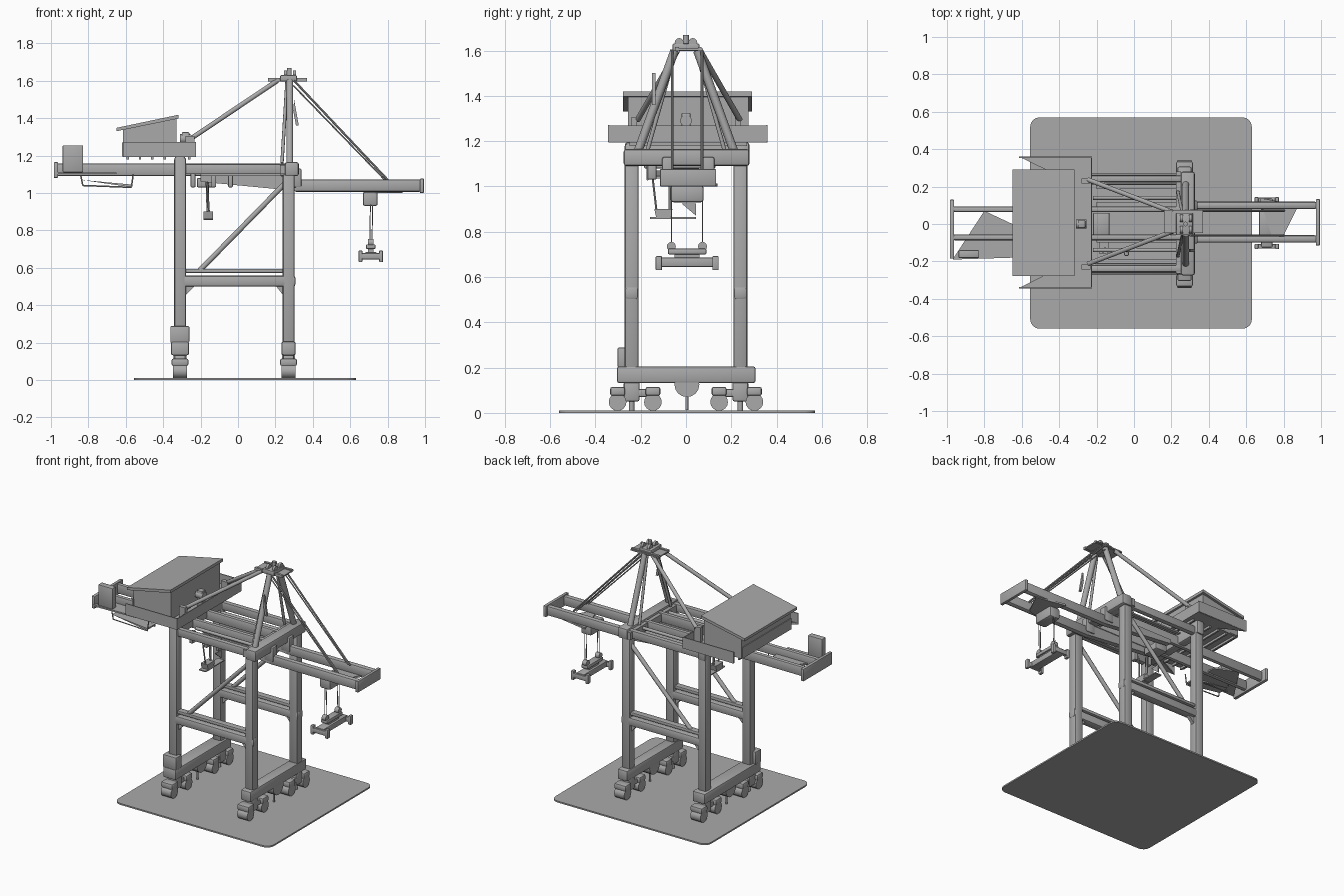
import bpy, bmesh, math
from mathutils import Vector

grey = bpy.data.materials.new("steel_grey")
grey.diffuse_color = (0.4, 0.4, 0.4, 1)


def finish(name, bm, angle=40):
    bmesh.ops.recalc_face_normals(bm, faces=bm.faces)
    me = bpy.data.meshes.new(name)
    bm.to_mesh(me)
    bm.free()
    ob = bpy.data.objects.new(name, me)
    bpy.context.collection.objects.link(ob)
    me.materials.append(grey)
    bpy.ops.object.select_all(action='DESELECT')
    ob.select_set(True)
    bpy.context.view_layer.objects.active = ob
    bpy.ops.object.shade_smooth_by_angle(angle=math.radians(angle))
    return ob


def box(name, x, y, z, bevel=0.0):
    """Box from (min, max) ranges, optionally with rounded edges."""
    bm = bmesh.new()
    bmesh.ops.create_cube(bm, size=1)
    for v in bm.verts:
        v.co = [r[0] if c < 0 else r[1] for r, c in zip((x, y, z), v.co)]
    if bevel:
        bmesh.ops.bevel(bm, geom=bm.edges[:], offset=bevel, segments=2,
                        profile=0.5, affect='EDGES')
    return finish(name, bm)


def tube(name, a, b, r, r2=None, sides=10):
    """Round bar between two points."""
    a, b = Vector(a), Vector(b)
    bm = bmesh.new()
    bmesh.ops.create_cone(bm, cap_ends=True, segments=sides, radius1=r,
                          radius2=r if r2 is None else r2, depth=(b - a).length)
    q = (b - a).to_track_quat('Z', 'Y')
    for v in bm.verts:
        v.co = q @ v.co + (a + b) / 2
    return finish(name, bm)


def prism(name, pts, axis, lo, hi):
    """Polygon extruded along one axis (pts use the two other axes)."""
    bm = bmesh.new()

    def place(p, d):
        c = list(p)
        c.insert(axis, d)
        return bm.verts.new(c)
    face = bm.faces.new([place(p, lo) for p in pts])
    new = bmesh.ops.extrude_face_region(bm, geom=[face])['geom']
    off = Vector((0, 0, 0))
    off[axis] = hi - lo
    bmesh.ops.translate(bm, vec=off, verts=[g for g in new if isinstance(g, bmesh.types.BMVert)])
    return finish(name, bm)


# Ground slab with rounded corners
pts = []
for cx, cy, start in ((0.58, 0.52, 0), (-0.505, 0.52, 90), (-0.505, -0.51, 180), (0.58, -0.51, 270)):
    for i in range(5):
        t = math.radians(start + i * 22.5)
        pts.append((cx + 0.05 * math.cos(t), cy + 0.05 * math.sin(t)))
prism("ground_slab", pts, 2, 0, 0.01)

# Gantry: legs, sill beams, bogies and wheels
for lx in (-0.31, 0.27):
    for s in (-1, 1):
        y = 0.24 * s
        top = 1.19 if lx < 0 else 1.1
        box("leg", (lx - 0.031, lx + 0.033), (y - 0.031, y + 0.031), (0.19, top), 0.012)
        box("bogie_pivot", (lx - 0.03, lx + 0.03), (y - 0.035, y + 0.035), (0.05, 0.14), 0.01)
        tube("pivot_pin", (lx, y, 0.01), (lx, y, 0.06), 0.012)
        for w in (-1, 1):
            wy = 0.224 * s + 0.078 * w
            tube("wheel", (lx - 0.038, wy, 0.048), (lx + 0.038, wy, 0.048), 0.039, sides=16)
            box("wheel_housing", (lx - 0.045, lx + 0.045),
                (wy - 0.033, wy + 0.033), (0.075, 0.115), 0.01)
        box("bogie_rocker", (lx - 0.025, lx + 0.025),
            (0.224 * s - 0.08, 0.224 * s + 0.08), (0.07, 0.105), 0.008)
    half = 0.048 if lx < 0 else 0.038
    box("sill_beam", (lx - half, lx + half), (-0.305, 0.307), (0.132, 0.205), 0.01)
    tube("anchor_drum", (lx - 0.035, 0.004, 0.125), (lx + 0.035, 0.004, 0.125), 0.055, sides=16)
    tube("anchor_pin", (lx, 0.004, 0.012), (lx, 0.004, 0.08), 0.006)
box("power_cabinet", (-0.362, -0.26), (-0.302, -0.24), (0.2, 0.288), 0.006)

# Portal beams, pipes, diagonals and gussets on both sides
for s in (-1, 1):
    y = 0.24 * s
    box("portal_beam", (-0.34, 0.307), (y - 0.03, y + 0.03), (0.5, 0.558), 0.012)
    box("portal_walkway", (-0.28, 0.24), (y - 0.022, y + 0.022), (0.572, 0.594), 0.005)
    tube("portal_diagonal", (-0.21, y, 0.58), (0.25, y, 1.05), 0.014)
    prism("gusset", [(-0.28, 0.5), (-0.28, 0.455), (-0.235, 0.5)], 1, y - 0.012, y + 0.012)
    prism("gusset", [(0.24, 0.5), (0.24, 0.455), (0.205, 0.5)], 1, y - 0.012, y + 0.012)
    # Upper side beams with walkway
    box("upper_side_beam", (-0.3, 0.27), (y - 0.016, y + 0.02), (1.1, 1.155), 0.008)
    box("side_walkway", (-0.2, 0.23), (0.2 * s - 0.012, 0.2 * s + 0.012), (1.09, 1.1))

# Cross beams tying the leg tops
box("front_cross_beam", (0.25, 0.325), (-0.275, 0.28), (1.09, 1.165), 0.012)
box("front_cross_walkway", (0.225, 0.25), (-0.265, 0.28), (1.1, 1.15))
box("rear_cross_beam", (-0.34, -0.28), (-0.27, 0.28), (1.1, 1.195), 0.012)

# Rear girders, middle girders and boom
for y in (0.078, -0.072):
    box("rear_girder", (-0.97, 0.3), (y - 0.015, y + 0.015), (1.09, 1.158), 0.01)
for s in (-1, 1):
    y = 0.01 + 0.09 * s
    prism("middle_girder", [(-0.2, 1.09), (-0.2, 1.06), (0.32, 1.01), (0.32, 1.09)], 1,
          y - 0.018, y + 0.018)
    box("boom_girder", (0.3, 0.98), (y - 0.02, y + 0.02), (1.005, 1.073), 0.014)
    box("boom_hinge", (0.27, 0.34), (y - 0.025, y + 0.025), (1.03, 1.13), 0.008)
    tube("middle_pipe", (-0.22, 0.14 * s, 1.13), (0.24, 0.14 * s, 1.13), 0.011)
box("boom_end_beam", (0.972, 0.994), (-0.115, 0.133), (1.0, 1.077), 0.005)
box("rear_end_beam", (-0.985, -0.962), (-0.185, 0.13), (1.08, 1.165), 0.005)

# Rear service platform with box and hanging frame
prism("rear_platform", [(-0.97, -0.19), (-0.65, -0.18), (-0.65, 0.0), (-0.8, 0.07)], 2, 1.1, 1.11)
box("rear_control_box", (-0.938, -0.828), (-0.182, -0.14), (1.11, 1.255), 0.006)
for y in (-0.17, -0.09):
    path = [(-0.84, 1.09), (-0.83, 1.04), (-0.57, 1.03), (-0.56, 1.1)]
    for p, q in zip(path, path[1:]):
        tube("hanging_frame", (p[0], y, p[1]), (q[0], y, q[1]), 0.004, sides=6)
prism("hanging_tray", [(-0.84, 1.07), (-0.6, 1.035), (-0.57, 1.035), (-0.57, 1.045)], 1, -0.17, -0.09)

# Machinery house on its deck
prism("machinery_house", [(-0.615, 1.2), (-0.33, 1.2), (-0.33, 1.4), (-0.615, 1.342)], 1, -0.255, 0.275)
prism("house_roof", [(-0.65, 1.33), (-0.318, 1.398), (-0.318, 1.418), (-0.65, 1.348)], 1, -0.278, 0.292)
prism("house_deck", [(-0.225, -0.34), (-0.225, 0.355), (-0.615, 0.36), (-0.45, 0.28),
                     (-0.615, 0.27), (-0.615, -0.25), (-0.45, -0.26), (-0.615, -0.342)], 2, 1.193, 1.205)
for y in (-0.341, 0.357):
    box("deck_side_wall", (-0.615, -0.225), (y - 0.003, y + 0.003), (1.195, 1.272))
box("deck_front_wall", (-0.231, -0.225), (-0.34, 0.355), (1.195, 1.268))
box("deck_rear_wall", (-0.62, -0.612), (-0.26, 0.27), (1.195, 1.27))
for i in range(6):
    x = -0.59 + i * 0.066
    box("deck_joist", (x - 0.006, x + 0.006), (-0.25, 0.27), (1.178, 1.195))
tube("deck_winch", (-0.31, 0.0, 1.29), (-0.255, 0.0, 1.29), 0.026, sides=14)
box("winch_stand", (-0.3, -0.26), (-0.02, 0.02), (1.2, 1.325), 0.005)

# Tower frame with stays
for s in (-1, 1):
    tube("tower_leg", (0.277, 0.21 * s, 1.16), (0.277, 0.05 * s, 1.6), 0.019)
    tube("tower_inner_leg", (0.235, 0.17 * s, 1.16), (0.262, 0.045 * s, 1.6), 0.009)
    tube("back_stay", (0.21, 0.012 + 0.05 * s, 1.6), (-0.245, 0.012 + 0.225 * s, 1.295), 0.013)
    box("back_stay_anchor", (-0.28, -0.232), (0.23 * s - 0.013, 0.23 * s + 0.013), (1.2, 1.305))
    y = 0.005 + 0.066 * s
    tube("boom_stay", (0.3, y, 1.6), (0.805, y, 1.065), 0.006, sides=8)
    tube("boom_stay_lower", (0.295, y, 1.575), (0.785, y, 1.07), 0.004, sides=6)
    box("tower_top_rail", (0.16, 0.37), (0.01 + 0.05 * s - 0.008, 0.01 + 0.05 * s + 0.008), (1.597, 1.615))
    tube("top_sheave", (0.245, 0.03 * s, 1.635), (0.262, 0.03 * s, 1.635), 0.02, sides=12)
    tube("top_sheave", (0.295, 0.03 * s, 1.635), (0.31, 0.03 * s, 1.635), 0.02, sides=12)
box("tower_cap", (0.225, 0.315), (-0.06, 0.06), (1.597, 1.63), 0.006)
box("tower_cap_plate", (0.16, 0.37), (-0.045, 0.075), (1.6, 1.608))
tube("mast_light", (0.275, 0.0, 1.62), (0.275, 0.0, 1.668), 0.013)
prism("tower_ladder", [(0.3, 1.5), (0.325, 1.36), (0.31, 1.36), (0.295, 1.44)], 1, -0.15, -0.135)

# Trolley on the boom
box("trolley", (0.667, 0.747), (-0.068, 0.078), (0.93, 1.005), 0.012)
prism("trolley_frame", [(0.67, 0.14), (0.88, 0.1), (0.8, -0.06), (0.74, -0.075)], 2, 1.0, 1.012)

# Hoist ropes, head block and spreader
for y in (-0.065, 0.073):
    for x in (0.704, 0.716):
        tube("hoist_rope", (x, y, 0.72), (x + 0.004, y, 0.94), 0.0025, sides=6)
    tube("rope_sheave", (0.695, y, 0.735), (0.725, y, 0.735), 0.02, sides=12)
box("head_block", (0.685, 0.735), (-0.08, 0.09), (0.7, 0.725), 0.006)
box("head_block_link", (0.695, 0.725), (-0.05, 0.06), (0.675, 0.71))
box("spreader_beam", (0.68, 0.74), (-0.125, 0.135), (0.645, 0.685), 0.006)
for y in (-0.12, 0.13):
    box("spreader_end_bar", (0.647, 0.773), (y - 0.012, y + 0.012), (0.645, 0.678), 0.005)
    for x in (0.655, 0.765):
        box("twist_lock", (x - 0.01, x + 0.01), (y - 0.014, y + 0.014), (0.63, 0.692), 0.004)

# Operator cab under the middle girders
prism("operator_cab", [(-0.14, 0.9), (-0.06, 0.9), (-0.07, 0.855), (-0.13, 0.855)], 0, -0.185, -0.135)
box("cab_floor", (-0.185, -0.135), (-0.16, 0.045), (0.857, 0.864))
prism("cab_screen", [(-0.02, 0.925), (0.045, 0.925), (0.045, 0.87)], 0, -0.165, -0.157)
tube("cab_hanger", (-0.155, -0.13, 0.89), (-0.165, -0.15, 1.06), 0.005, sides=6)
tube("cab_hanger", (-0.16, -0.07, 0.89), (-0.165, -0.07, 1.06), 0.008, sides=6)
box("cab_carriage", (-0.22, -0.13), (-0.06, 0.06), (1.03, 1.08), 0.008)
for x in (-0.24, -0.13, -0.04):
    box("cable_hanger", (x - 0.013, x + 0.013), (-0.17, -0.13), (1.03, 1.11), 0.006)
